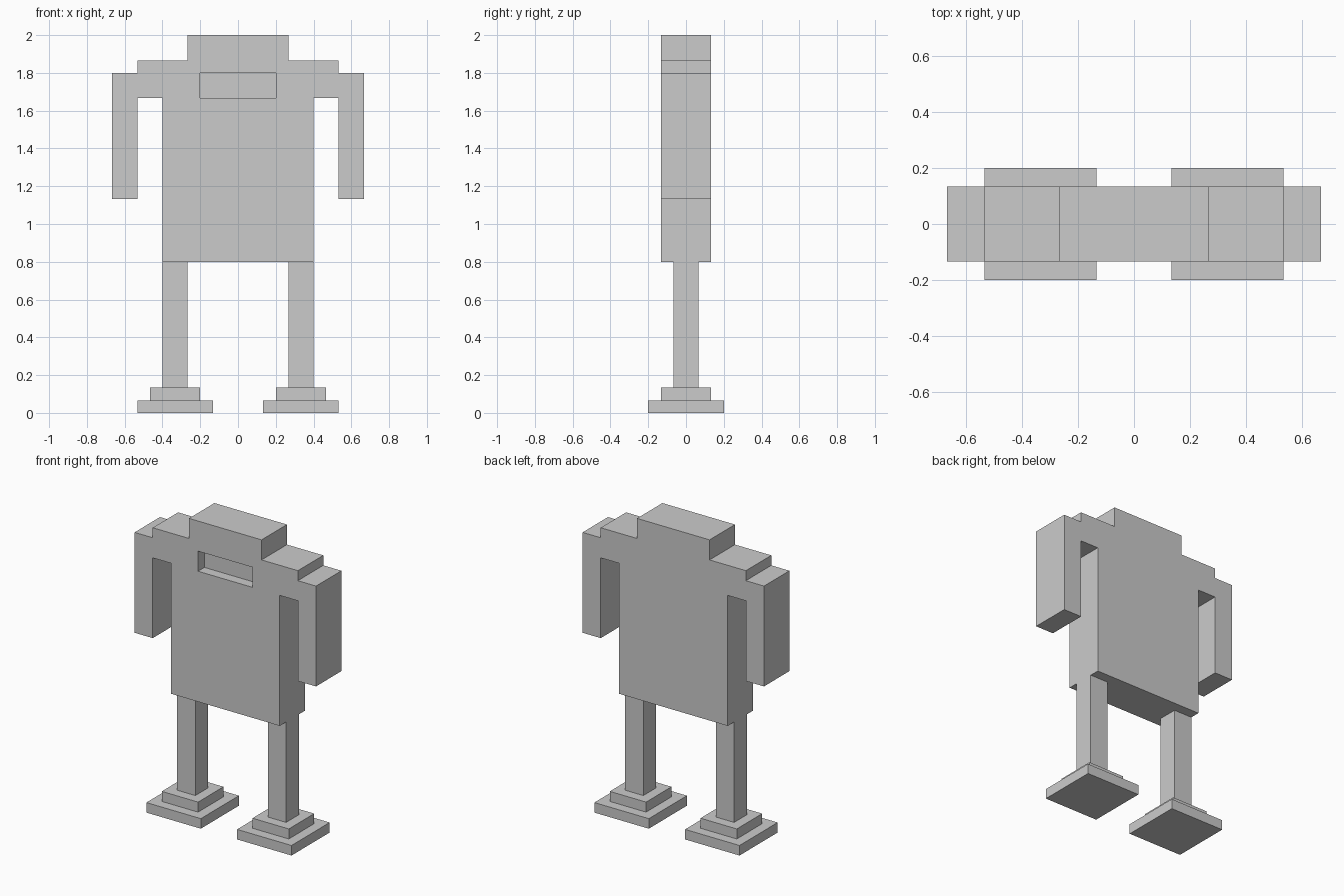
import bpy
import bmesh

if "Cube" in bpy.data.objects:
    bpy.data.objects.remove(bpy.data.objects["Cube"])

U = 2 / 30  # one block: the model is 30 blocks tall

grey = bpy.data.materials.new("light_grey")
grey.diffuse_color = (0.6, 0.6, 0.6, 1)
grey.use_nodes = True
grey.node_tree.nodes["Principled BSDF"].inputs["Base Color"].default_value = grey.diffuse_color


def finish(name, bm):
    """Turn a bmesh into a named grey object."""
    bmesh.ops.recalc_face_normals(bm, faces=bm.faces)
    mesh = bpy.data.meshes.new(name)
    bm.to_mesh(mesh)
    bm.free()
    mesh.materials.append(grey)
    obj = bpy.data.objects.new(name, mesh)
    bpy.context.collection.objects.link(obj)
    return obj


def extrude_profile(name, points, y0, y1):
    """Extrude an x-z outline, given in blocks, from y0 to y1."""
    bm = bmesh.new()
    face = bm.faces.new([bm.verts.new((x * U, y0 * U, z * U)) for x, z in points])
    moved = bmesh.ops.extrude_face_region(bm, geom=[face])["geom"]
    verts = [v for v in moved if isinstance(v, bmesh.types.BMVert)]
    bmesh.ops.translate(bm, verts=verts, vec=(0, (y1 - y0) * U, 0))
    return finish(name, bm)


def box(name, x0, x1, y0, y1, z0, z1):
    return extrude_profile(name, [(x0, z0), (x1, z0), (x1, z1), (x0, z1)], y0, y1)


# Torso with head, stepped shoulders and hanging arms, as one mirrored outline
half = [(6, 12), (6, 25), (8, 25), (8, 17), (10, 17), (10, 27),
        (8, 27), (8, 28), (4, 28), (4, 30)]
outline = half + [(-x, z) for x, z in reversed(half)]
body = extrude_profile("body_with_arms", outline, -2, 2)

# Shallow slot cut into the front
cutter = box("slot_cutter", -3, 3, -3, -1, 25, 27)
cutter.hide_render = True
cutter.hide_viewport = True
cut = body.modifiers.new("slot", 'BOOLEAN')
cut.operation = 'DIFFERENCE'
cut.solver = 'EXACT'
cut.object = cutter

# Legs and two-step feet
for side, s in (("left", -1), ("right", 1)):
    def part(name, x0, x1, y, z0, z1):
        a, b = sorted((s * x0, s * x1))
        box(f"{side}_{name}", a, b, -y, y, z0, z1)

    part("leg", 4, 6, 1, 2, 12)
    part("ankle_block", 3, 7, 2, 1, 2)
    part("foot_plate", 2, 8, 3, 0, 1)
